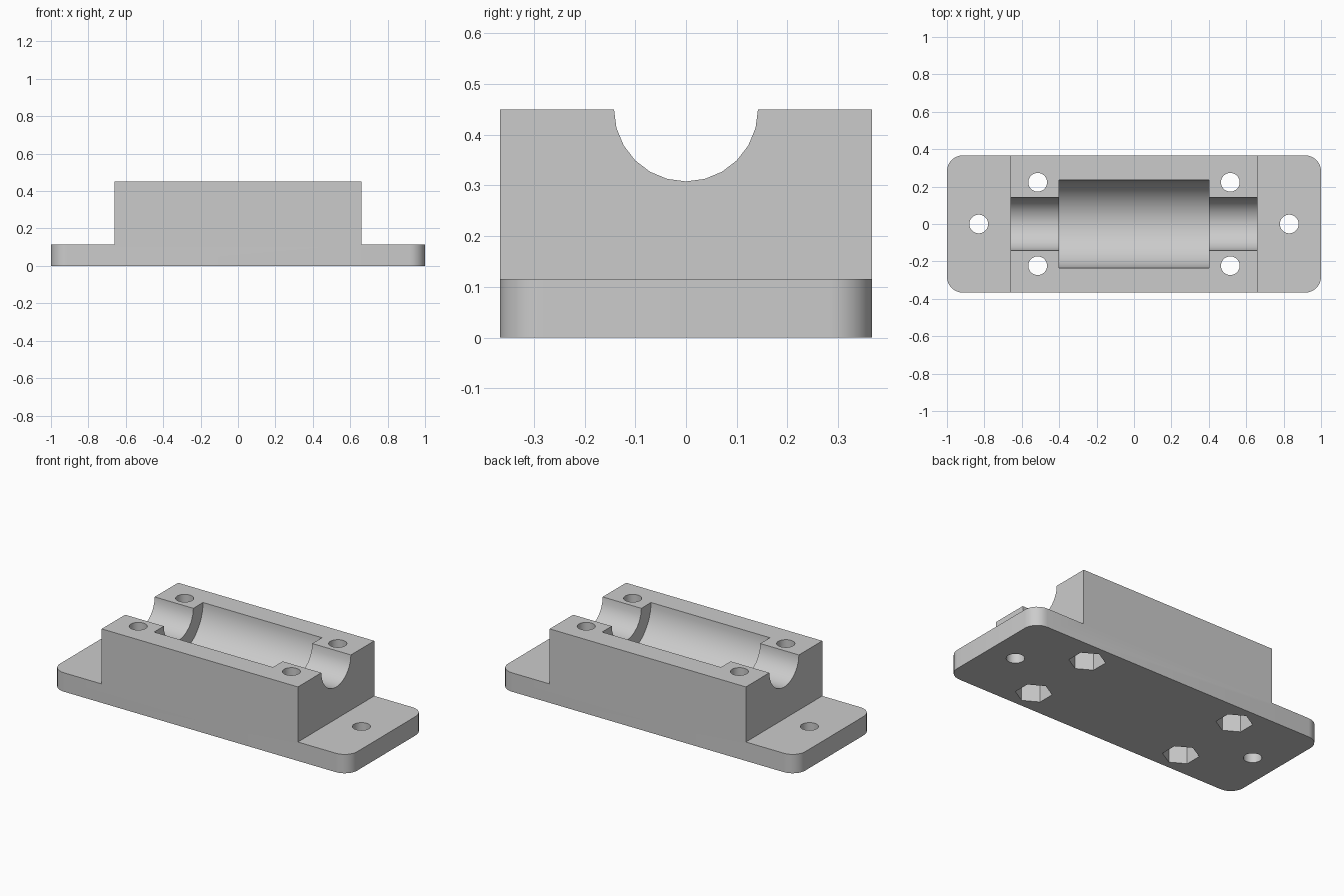
import bpy
import bmesh
from math import cos, sin, pi
from mathutils import Matrix

cube = bpy.data.objects.get("Cube")
if cube:
    bpy.data.objects.remove(cube, do_unlink=True)

HALF_Y, PLATE_H, TOP = 0.367, 0.115, 0.45
BLOCK_X, CORNER = 0.66, 0.085

grey = bpy.data.materials.new("light_grey")
grey.use_nodes = True
colour = (0.6, 0.6, 0.6, 1)
grey.diffuse_color = colour
grey.node_tree.nodes["Principled BSDF"].inputs["Base Color"].default_value = colour


def add_object(name, bm):
    bmesh.ops.recalc_face_normals(bm, faces=bm.faces)
    mesh = bpy.data.meshes.new(name)
    bm.to_mesh(mesh)
    bm.free()
    obj = bpy.data.objects.new(name, mesh)
    mesh.materials.append(grey)
    bpy.context.collection.objects.link(obj)
    return obj


def prism(name, radius, length, centre, sides, turn):
    bm = bmesh.new()
    bmesh.ops.create_cone(bm, cap_ends=True, segments=sides, radius1=radius,
                          radius2=radius, depth=length,
                          matrix=Matrix.Translation(centre) @ turn)
    return add_object(name, bm)


def box(name, size, centre):
    bm = bmesh.new()
    bmesh.ops.create_cube(bm, size=1, matrix=Matrix.Translation(centre)
                          @ Matrix.Diagonal((*size, 1)))
    return add_object(name, bm)


# Rounded footprint, extruded to the full height
bm = bmesh.new()
outline = []
for quarter, (sx, sy) in enumerate([(1, 1), (-1, 1), (-1, -1), (1, -1)]):
    for i in range(9):
        a = (quarter + i / 8) * pi / 2
        outline.append(bm.verts.new((sx * (1 - CORNER) + CORNER * cos(a),
                                     sy * (HALF_Y - CORNER) + CORNER * sin(a), 0)))
base = bm.faces.new(outline)
walls = bmesh.ops.extrude_face_region(bm, geom=[base], use_keep_orig=True)
bmesh.ops.translate(bm, vec=(0, 0, TOP),
                    verts=[g for g in walls["geom"] if isinstance(g, bmesh.types.BMVert)])
body = add_object("bearing_block", bm)

# Cutters: end shoulders, shaft grooves, bolt holes and nut pockets
upright = Matrix.Identity(4)
along_x = Matrix.Rotation(pi / 2, 4, 'Y')
cutters = []
for side in (-1, 1):
    cutters.append(box("shoulder_cutter", (1, 2, 1),
                       (side * (BLOCK_X + 0.5), 0, PLATE_H + 0.5)))
cutters.append(prism("shaft_groove_cutter", 0.142, 3, (0, 0, TOP), 24, along_x))
cutters.append(prism("bearing_groove_cutter", 0.235, 0.8, (0, 0, TOP), 48, along_x))
for sx in (-1, 1):
    cutters.append(prism("mount_hole_cutter", 0.05, 2, (sx * 0.83, 0, 0), 32, upright))
    for sy in (-1, 1):
        x, y = sx * 0.515, sy * 0.223
        cutters.append(prism("bolt_hole_cutter", 0.05, 2, (x, y, 0), 32, upright))
        cutters.append(prism("nut_pocket_cutter", 0.1, 0.4, (x, y, 0), 6, upright))

bpy.ops.object.select_all(action='DESELECT')
bpy.context.view_layer.objects.active = body
body.select_set(True)
for cutter in cutters:
    cutter.hide_render = True
    mod = body.modifiers.new("cut", 'BOOLEAN')
    mod.operation = 'DIFFERENCE'
    mod.solver = 'EXACT'
    mod.object = cutter
    bpy.ops.object.modifier_apply(modifier=mod.name)
    bpy.data.objects.remove(cutter, do_unlink=True)

bpy.ops.object.shade_smooth_by_angle()
